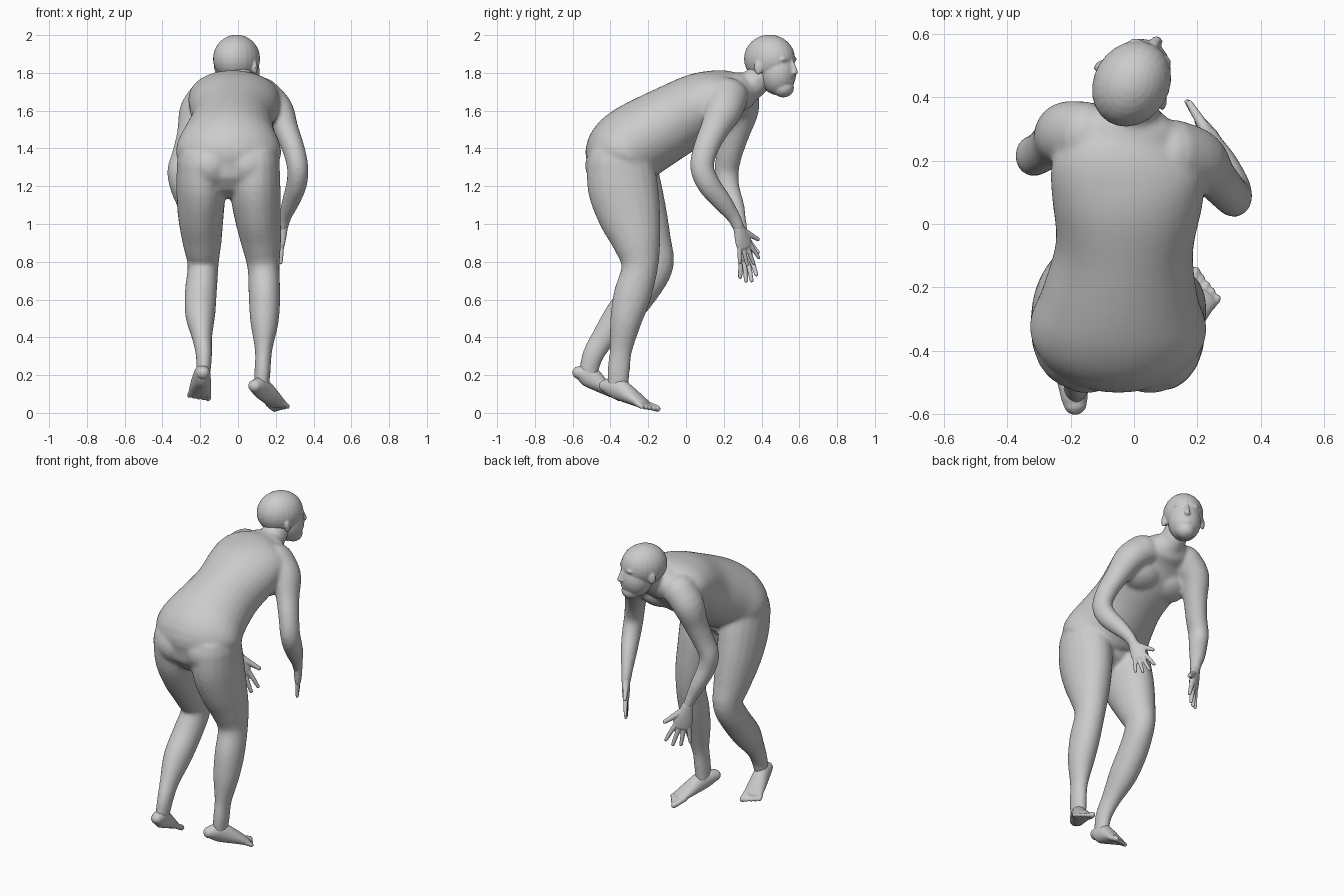
import bpy, bmesh, math
from mathutils import Vector as V, Matrix

cube = bpy.data.objects.get("Cube")
if cube:
    bpy.data.objects.remove(cube)

skin = bpy.data.materials.new("skin_grey")
skin.use_nodes = True
skin.diffuse_color = (0.6, 0.6, 0.6, 1)
skin.node_tree.nodes["Principled BSDF"].inputs["Base Color"].default_value = (0.6, 0.6, 0.6, 1)


def spline(p, steps=4):
    """Smooth curve through tuples of any length."""
    p = [V(q) for q in p]
    out = []
    for i in range(len(p) - 1):
        a, b, c, d = p[max(i - 1, 0)], p[i], p[i + 1], p[min(i + 2, len(p) - 1)]
        for k in range(steps):
            t = k / steps
            out.append(b + (c - a) * (t / 2) + (a * 2 - b * 5 + c * 4 - d) * (t * t / 2)
                       + (b * 3 - a - c * 3 + d) * (t ** 3 / 2))
    return out + [p[-1]]


def loft(bm, rings, side=(1, 0, 0), n=20):
    """Skin over ellipses (x, y, z, half width, half depth) with rounded ends."""
    r = spline(rings)
    pos = [V(q[:3]) for q in r]
    last = len(r) - 1
    data = []
    for i, q in enumerate(r):
        t = (pos[min(i + 1, last)] - pos[max(i - 1, 0)]).normalized()
        data.append((pos[i], t, q[3], q[4]))

    def cap(d, sign):
        return [(d[0] + d[1] * sign * f * min(d[2], d[3]), d[1], d[2] * s, d[3] * s)
                for f, s in ((0.45, 0.88), (0.8, 0.55), (0.95, 0.2))]
    data = cap(data[0], -1)[::-1] + data + cap(data[-1], 1)
    loops = []
    for c, t, w, d in data:
        s = V(side)
        s = (s - t * s.dot(t)).normalized()
        u = t.cross(s)
        loops.append([bm.verts.new(c + s * w * math.cos(a) + u * d * math.sin(a))
                      for a in (2 * math.pi * k / n for k in range(n))])
    for a, b in zip(loops, loops[1:]):
        for k in range(n):
            bm.faces.new((a[k], a[(k + 1) % n], b[(k + 1) % n], b[k]))
    bm.faces.new(loops[0][::-1])
    bm.faces.new(loops[-1])


def ball(bm, center, radii, rot=None):
    m = Matrix.Translation(center) @ (rot or Matrix()) @ Matrix.Diagonal((*radii, 1))
    bmesh.ops.create_uvsphere(bm, u_segments=24, v_segments=16, radius=1, matrix=m)


def finish(bm, name, voxel, relax):
    bmesh.ops.recalc_face_normals(bm, faces=bm.faces)
    me = bpy.data.meshes.new(name)
    bm.to_mesh(me)
    bm.free()
    me.materials.append(skin)
    ob = bpy.data.objects.new(name, me)
    bpy.context.collection.objects.link(ob)
    mod = ob.modifiers.new("blend", 'REMESH')
    mod.mode = 'VOXEL'
    mod.voxel_size = voxel
    mod.use_smooth_shade = True
    mod = ob.modifiers.new("relax", 'SMOOTH')
    mod.factor = 0.5
    mod.iterations = relax


# Body: torso, neck, legs and arms blended into one skin
body = bmesh.new()
loft(body, [(-.05, -.345, 1.31, .24, .18), (-.05, -.335, 1.365, .278, .203),
            (-.048, -.295, 1.41, .272, .208), (-.043, -.22, 1.46, .245, .205),
            (-.03, -.07, 1.545, .217, .193), (-.02, .09, 1.63, .24, .178),
            (-.02, .2, 1.68, .235, .142), (-.01, .28, 1.7, .16, .105)], n=32)
loft(body, [(-.01, .24, 1.69, .11, .09), (0, .34, 1.73, .08, .08), (0, .42, 1.81, .077, .072)])
for x in (-.12, .08):
    ball(body, (x, .17, 1.545), (.12, .1, .068), Matrix.Rotation(.45, 4, 'X'))
for x in (-.15, .05):
    ball(body, (x, -.37, 1.31), (.14, .165, .14))
loft(body, [(.09, -.35, 1.34, .13, .175), (.09, -.335, 1.2, .135, .187), (.103, -.3, 1.05, .124, .168),
            (.123, -.26, .9, .106, .128), (.135, -.245, .77, .085, .097), (.14, -.285, .62, .084, .1),
            (.14, -.32, .48, .075, .083), (.135, -.345, .33, .046, .06), (.13, -.357, .22, .043, .06),
            (.125, -.36, .13, .038, .055)])
loft(body, [(-.192, -.345, 1.34, .13, .175), (-.195, -.315, 1.2, .132, .185), (-.197, -.26, 1.05, .122, .163),
            (-.19, -.2, .9, .103, .126), (-.185, -.165, .78, .082, .1), (-.196, -.235, .65, .085, .093),
            (-.2, -.34, .52, .08, .09), (-.19, -.435, .4, .054, .066), (-.18, -.495, .3, .043, .057),
            (-.185, -.518, .2, .038, .05)])
# Arms as (x, y, z, radius), a little deeper than wide
left_arm = ((.12, .22, 1.68, .1), (.205, .2, 1.605, .088), (.253, .15, 1.5, .068),
            (.293, .105, 1.4, .06), (.316, .085, 1.3, .057), (.31, .12, 1.21, .055),
            (.28, .19, 1.12, .047), (.25, .25, 1.04, .034), (.237, .28, .98, .029))
right_arm = ((-.15, .275, 1.68, .1), (-.22, .285, 1.6, .09), (-.254, .26, 1.48, .069),
             (-.288, .23, 1.37, .061), (-.317, .215, 1.28, .058), (-.305, .225, 1.19, .053),
             (-.27, .26, 1.09, .045), (-.235, .285, 1, .033), (-.217, .3, .94, .029))
for arm in (left_arm, right_arm):
    loft(body, [(x, y, z, r, r * 1.12) for x, y, z, r in arm])
finish(body, "body", .011, 10)

# Head: skull, jaw, chin, nose, brow, lips and ears, turned to one side
head = bmesh.new()
ball(head, (0, -.015, .005), (.119, .141, .127))
ball(head, (0, .035, -.07), (.097, .1, .118))
ball(head, (0, .07, -.15), (.058, .056, .05))
loft(head, [(0, .124, -.015, .012, .012), (0, .138, -.05, .014, .014), (0, .143, -.068, .019, .014)], n=12)
ball(head, (0, .112, -.115), (.034, .018, .016))
for s in (-1, 1):
    ball(head, (s * .036, .1, .002), (.04, .02, .016))
    ball(head, (s * .115, -.015, -.042), (.012, .024, .038), Matrix.Rotation(s * .4, 4, 'Z'))
bmesh.ops.transform(head, verts=head.verts,
                    matrix=Matrix.Translation((0, .455, 1.87)) @ Matrix.Rotation(-.54, 4, 'Z'))
finish(head, "head", .006, 4)


def make_hand(name, wrist, tip, thumb_dir):
    bm = bmesh.new()
    wrist, tip = V(wrist), V(tip)
    d = tip - wrist
    size = d.length
    d.normalize()
    s = V(thumb_dir)
    s = (s - d * s.dot(d)).normalized()

    def at(along, across):
        return wrist + d * (along * size) + s * (across * size)
    loft(bm, [(*at(t, 0), w * size, h * size) for t, w, h in
              ((-.05, .13, .11), (.15, .175, .11), (.35, .215, .095), (.48, .2, .08))], s)
    # Four spread fingers and the thumb
    for across, reach in ((.15, .88), (.05, .96), (-.05, .92), (-.15, .8)):
        a, b = at(.45, across), at(reach, across * 1.8)
        loft(bm, [(*a, .056 * size, .056 * size), (*a.lerp(b, .5), .052 * size, .052 * size),
                  (*b, .041 * size, .041 * size)], s, 10)
    loft(bm, [(*at(t, c), r * size, r * size) for t, c, r in
              ((.1, .08, .085), (.3, .26, .066), (.45, .4, .05))], s, 10)
    finish(bm, name, .004, 1)


make_hand("left_hand", (.237, .28, .98), (.19, .345, .775), (-.5, .85, .2))
make_hand("right_hand", (-.217, .3, .94), (-.165, .335, .685), (.8, .6, 0))


def make_foot(name, heel, toe):
    bm = bmesh.new()
    heel, toe = V(heel), V(toe)
    d = (toe - heel).normalized()
    # Sideways axis pointing to the big toe, which lies nearer the middle
    s = V((d.y, -d.x, 0)).normalized() * (-1 if heel.x > 0 else 1)
    up = V((0, 0, 1))
    up = (up - d * up.z).normalized()
    size = (toe - heel).length

    def at(along, across, lift):
        return heel + d * (along * size) + s * across + up * lift
    loft(bm, [(*at(*p), w, h) for p, w, h in
              (((.09, 0, .035), .037, .035), ((.2, 0, .048), .042, .048), ((.38, 0, .058), .047, .058),
               ((.58, 0, .044), .056, .044), ((.78, 0, .024), .061, .024))], s)
    # Toes, from the big one outwards
    for k in range(5):
        r = .018 if k == 0 else .0135
        c = .044 - k * .023
        reach = .94 - .03 * k
        loft(bm, [(*at(.72, c, .018), r, r), (*at(reach, c * 1.1, r), r, r)], s, 10)
    finish(bm, name, .006, 2)


make_foot("left_foot", (.085, -.435, .125), (.25, -.15, .0))
make_foot("right_foot", (-.185, -.572, .195), (-.21, -.335, .055))
